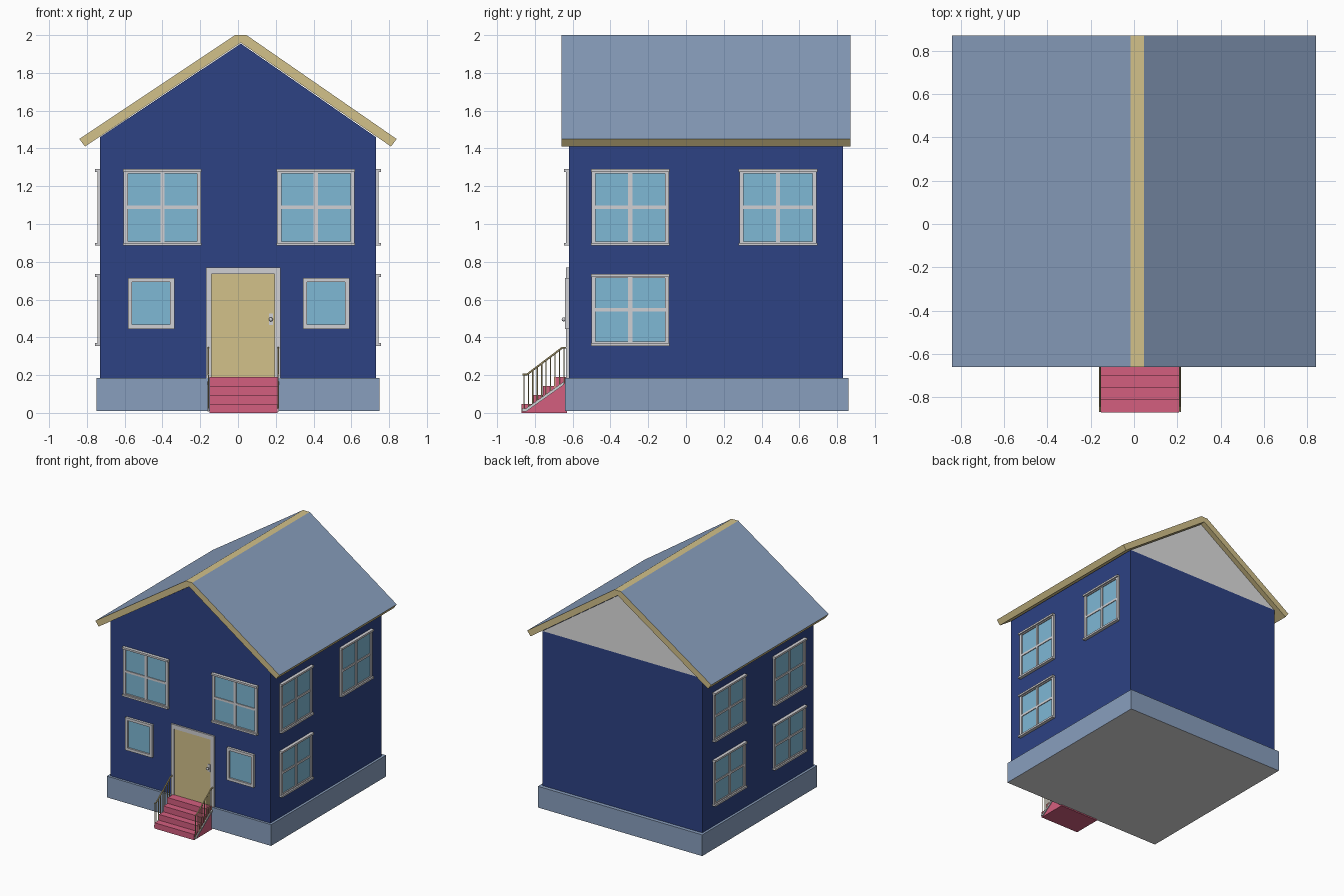
import bpy, bmesh, math
from mathutils import Matrix, Vector

if "Cube" in bpy.data.objects:
    bpy.data.objects.remove(bpy.data.objects["Cube"])


def material(name, r, g, b):
    lin = [(v / 255 / 12.92) if v < 11 else ((v / 255 + 0.055) / 1.055) ** 2.4 for v in (r, g, b)]
    m = bpy.data.materials.new(name)
    m.use_nodes = True
    m.diffuse_color = (*lin, 1)
    m.node_tree.nodes["Principled BSDF"].inputs["Base Color"].default_value = (*lin, 1)
    return m


NAVY = material("navy_wall", 45, 66, 132)
SLATE = material("slate_blue", 137, 159, 190)
TAN = material("tan_wood", 210, 193, 138)
PINK = material("pink_steps", 212, 95, 127)
GLASS = material("window_glass", 126, 184, 213)
TRIM = material("light_trim", 208, 208, 212)
GREY = material("plain_grey", 222, 222, 222)


def finish(name, bm, mats, matrix=Matrix()):
    bmesh.ops.recalc_face_normals(bm, faces=bm.faces)
    mesh = bpy.data.meshes.new(name)
    bm.to_mesh(mesh)
    bm.free()
    for m in mats:
        mesh.materials.append(m)
    obj = bpy.data.objects.new(name, mesh)
    obj.matrix_world = matrix
    bpy.context.collection.objects.link(obj)
    return obj


def add_box(bm, x, y, z, slot=0):
    size = Vector((x[1] - x[0], y[1] - y[0], z[1] - z[0]))
    mid = Vector((x[0] + x[1], y[0] + y[1], z[0] + z[1])) / 2
    made = bmesh.ops.create_cube(bm, size=1, matrix=Matrix.Translation(mid) @ Matrix.Diagonal((*size, 1)))
    for f in {f for v in made["verts"] for f in v.link_faces}:
        f.material_index = slot


def box(name, x, y, z, mat):
    bm = bmesh.new()
    add_box(bm, x, y, z)
    return finish(name, bm, [mat])


def prism(name, points, axis, start, end, mats):
    """Extrude a closed profile along x (points are y, z) or y (points are x, z)."""
    bm = bmesh.new()
    place = (lambda p: (start, *p)) if axis == "x" else (lambda p: (p[0], start, p[1]))
    face = bm.faces.new([bm.verts.new(place(p)) for p in points])
    ext = bmesh.ops.extrude_face_region(bm, geom=[face])
    shift = Vector((end - start, 0, 0)) if axis == "x" else Vector((0, end - start, 0))
    bmesh.ops.translate(bm, vec=shift, verts=[g for g in ext["geom"] if isinstance(g, bmesh.types.BMVert)])
    return finish(name, bm, mats)


def bar(bm, a, b, radius, sides=6):
    a, b = Vector(a), Vector(b)
    turn = (b - a).to_track_quat("Z", "Y").to_matrix().to_4x4()
    bmesh.ops.create_cone(bm, cap_ends=True, segments=sides, radius1=radius, radius2=radius,
                          depth=(b - a).length, matrix=Matrix.Translation((a + b) / 2) @ turn)


# Foundation, with a plain underside
base = box("foundation", (-0.75, 0.75), (-0.64, 0.86), (0.01, 0.185), SLATE)
base.data.materials.append(GREY)
for f in base.data.polygons:
    f.material_index = int(f.normal.z < -0.5)

# Walls and gable; the gable's back face is plain grey
EAVE = 1.46
box("walls", (-0.73, 0.73), (-0.62, 0.83), (0.18, EAVE), NAVY)
gable = prism("gable", [(-0.73, EAVE), (0.73, EAVE), (0.015, 1.955)], "y", -0.62, 0.83, [NAVY, GREY])
for f in gable.data.polygons:
    f.material_index = int(f.normal.y > 0.9)

# Roof: tan boards with slate on the two upper slopes
roof = prism("roof", [(-0.84, 1.45), (-0.015, 2.0), (0.045, 2.0), (0.84, 1.45),
                      (0.81, 1.41), (0.015, 1.96), (-0.81, 1.41)], "y", -0.66, 0.87, [TAN, SLATE])
for f in roof.data.polygons:
    f.material_index = int(0.5 < f.normal.z < 0.95)


def frame(bm, w, h, t, depth):
    """Rectangular border of outer size w by h, centred on the local origin."""
    for s in (-1, 1):
        side = sorted((s * w / 2, s * (w / 2 - t)))
        add_box(bm, side, (-depth, 0), (-h / 2, h / 2))
        level = sorted((s * h / 2, s * (h / 2 - t)))
        add_box(bm, (-w / 2 + t, w / 2 - t), (-depth, 0), level)


def cross_window(name, matrix, h):
    w, bm = 0.41, bmesh.new()
    frame(bm, w, h, 0.022, 0.014)
    add_box(bm, (-0.011, 0.011), (-0.012, 0), (-h / 2 + 0.02, h / 2 - 0.02))
    add_box(bm, (-w / 2 + 0.02, w / 2 - 0.02), (-0.011, 0), (-0.008, 0.01))
    for z in (-h / 2, h / 2 - 0.015):
        add_box(bm, (-w / 2 - 0.003, w / 2 + 0.003), (-0.026, 0), (z, z + 0.015))
    add_box(bm, (-w / 2 + 0.01, w / 2 - 0.01), (-0.005, 0), (-h / 2 + 0.01, h / 2 - 0.01), 1)
    finish(name, bm, [TRIM, GLASS], matrix)


# Four-pane windows on the front and both sides
UPPER, LOWER = (1.0875, 0.405), (0.545, 0.38)
for label, x in (("right", -0.4), ("left", 0.412)):
    cross_window("front_window_" + label, Matrix.Translation((x, -0.62, UPPER[0])), UPPER[1])
for side, label in ((1, "left"), (-1, "right")):
    for row, (z, h) in (("upper", UPPER), ("lower", LOWER)):
        for col, y in (("front", -0.295), ("back", 0.487)):
            if side == 1 and row == "lower" and col == "back":
                continue
            m = Matrix.Translation((side * 0.73, y, z)) @ Matrix.Rotation(side * math.pi / 2, 4, "Z")
            cross_window(f"{label}_window_{row}_{col}", m, h)

# Small single-pane windows beside the door
for label, x in (("right", -0.46), ("left", 0.467)):
    bm = bmesh.new()
    frame(bm, 0.245, 0.27, 0.022, 0.02)
    add_box(bm, (-0.11, 0.11), (-0.006, 0), (-0.12, 0.12), 1)
    finish("small_window_" + label, bm, [TRIM, GLASS], Matrix.Translation((x, -0.62, 0.58)))

# Door with its surround, plate and knob
bm = bmesh.new()
for x in ((-0.17, -0.14), (0.193, 0.225)):
    add_box(bm, x, (-0.634, -0.62), (0.185, 0.77))
add_box(bm, (-0.14, 0.193), (-0.634, -0.62), (0.735, 0.77))
finish("door_surround", bm, [TRIM])
box("door", (-0.14, 0.193), (-0.626, -0.62), (0.185, 0.735), TAN)
bm = bmesh.new()
add_box(bm, (0.163, 0.185), (-0.63, -0.62), (0.465, 0.525))
bar(bm, (0.174, -0.625, 0.495), (0.174, -0.645, 0.495), 0.005, 10)
bmesh.ops.create_uvsphere(bm, u_segments=12, v_segments=8, radius=0.011,
                          matrix=Matrix.Translation((0.174, -0.647, 0.495)))
finish("door_knob", bm, [TRIM])

# Front steps
COUNT, RUN, RISE = 4, 0.057, 0.0475
profile = [(-0.63, 0.0), (-0.87, 0.0)]
for i in range(COUNT):
    y = -0.87 + i * RUN
    profile += [(y, (i + 1) * RISE), (min(y + RUN, -0.63) if i < COUNT - 1 else -0.63, (i + 1) * RISE)]
prism("front_steps", profile, "x", -0.152, 0.208, [PINK])

# Railings: pale stringer, thin balusters and a sloping handrail
for label, x in (("right", -0.157), ("left", 0.213)):
    prism("stringer_" + label, [(-0.868, 0.008), (-0.845, 0.008), (-0.645, 0.15), (-0.645, 0.167), (-0.85, 0.022),
                                (-0.868, 0.022)], "x", x - 0.004, x + 0.004, [TRIM])
    bm = bmesh.new()
    bar(bm, (x, -0.865, 0.203), (x, -0.84, 0.203), 0.005)
    bar(bm, (x, -0.842, 0.203), (x, -0.655, 0.345), 0.005)
    bar(bm, (x, -0.657, 0.345), (x, -0.632, 0.345), 0.005)
    for i in range(10):
        y = -0.858 + i * 0.0235
        t = min(max((y + 0.842) / 0.187, 0), 1)
        bar(bm, (x, y, 0.015 + 0.14 * t), (x, y, 0.203 + 0.142 * t), 0.003)
    finish("railing_" + label, bm, [TAN])
